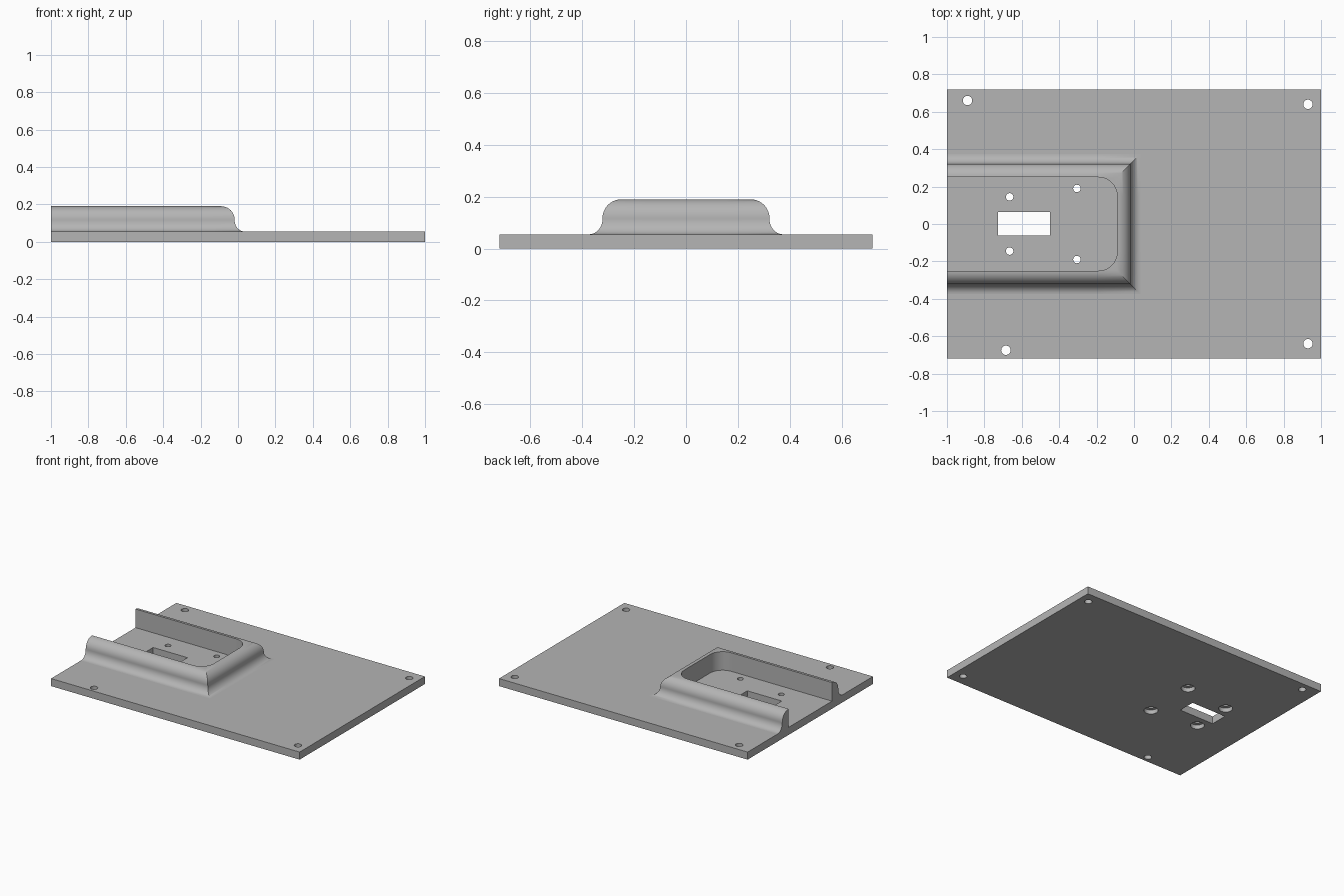
import bpy, bmesh
from math import sin, cos, pi, radians
from mathutils import Matrix, Vector

cube = bpy.data.objects.get("Cube")
if cube:
    bpy.data.objects.remove(cube, do_unlink=True)

grey = bpy.data.materials.new("plain grey")
grey.use_nodes = True
colour = (0.46, 0.46, 0.46, 1)
grey.diffuse_color = colour
grey.node_tree.nodes["Principled BSDF"].inputs["Base Color"].default_value = colour

PLATE_TOP, RIM_TOP = 0.055, 0.19
POCKET_X, POCKET_Y, CORNER = -0.09, 0.25, 0.1


def finish(name, bm):
    bmesh.ops.remove_doubles(bm, verts=bm.verts, dist=1e-5)
    bmesh.ops.recalc_face_normals(bm, faces=bm.faces)
    mesh = bpy.data.meshes.new(name)
    bm.to_mesh(mesh)
    bm.free()
    mesh.materials.append(grey)
    obj = bpy.data.objects.new(name, mesh)
    bpy.context.collection.objects.link(obj)
    return obj


def add_box(bm, low, high):
    low, high = Vector(low), Vector(high)
    size = Matrix.Diagonal((*(high - low), 1))
    bmesh.ops.create_cube(bm, size=1, matrix=Matrix.Translation((low + high) / 2) @ size)


def add_cylinder(bm, x, y, radius, low, high):
    bmesh.ops.create_cone(bm, cap_ends=True, segments=32, radius1=radius, radius2=radius,
                          depth=high - low, matrix=Matrix.Translation((x, y, (low + high) / 2)))


def activate(obj):
    bpy.ops.object.select_all(action='DESELECT')
    obj.select_set(True)
    bpy.context.view_layer.objects.active = obj


def smooth(obj):
    activate(obj)
    bpy.ops.object.shade_smooth_by_angle(angle=radians(30))


def cut(obj, cutter):
    mod = obj.modifiers.new("cut", 'BOOLEAN')
    mod.operation, mod.solver, mod.object = 'DIFFERENCE', 'EXACT', cutter
    activate(obj)
    bpy.ops.object.modifier_apply(modifier=mod.name)
    bpy.data.objects.remove(cutter, do_unlink=True)


# Base plate
bm = bmesh.new()
add_box(bm, (-1, -0.72, 0), (1, 0.72, PLATE_TOP))
plate = finish("base_plate", bm)

# Mounting holes, pocket screw holes and the slot
corner_holes = [(-0.89, 0.66), (0.93, 0.64), (0.93, -0.64), (-0.685, -0.675)]
screw_holes = [(x, s * y) for x, y in ((-0.665, 0.145), (-0.305, 0.19)) for s in (-1, 1)]
through, bores = bmesh.new(), bmesh.new()
for x, y in corner_holes:
    add_cylinder(through, x, y, 0.025, -0.1, 0.1)
for x, y in screw_holes:
    add_cylinder(through, x, y, 0.02, -0.1, 0.1)
    add_cylinder(bores, x, y, 0.046, -0.1, 0.03)
add_box(through, (-0.727, -0.062, -0.1), (-0.45, 0.063, 0.1))
for name, cutter in (("hole_cutter", through), ("bore_cutter", bores)):
    helper = finish(name, cutter)
    helper.hide_render = True
    cut(plate, helper)
smooth(plate)

# Rim cross-section as (offset from pocket edge, height): foot fillet, then rounded top
STEPS = 10
quarter = [i / STEPS * pi / 2 for i in range(STEPS + 1)]
section = [(0.125 - 0.053 * sin(a), PLATE_TOP + 0.06 * (1 - cos(a))) for a in quarter]
section += [(0.072 * cos(a), RIM_TOP - 0.072 * (1 - sin(a))) for a in quarter]


def rim_loop(bm, offset, z):
    x, y = POCKET_X + offset, POCKET_Y + offset
    bend_x, bend_y = POCKET_X - CORNER, POCKET_Y - CORNER
    half = [(-1, y), (bend_x, y), (x, y), (x, bend_y)]
    points = [(px, -py) for px, py in half] + half[::-1]
    return [bm.verts.new((px, py, z)) for px, py in points]


def pocket_loop(bm, z):
    half = [(-1, POCKET_Y)]
    half += [(POCKET_X - CORNER * (1 - sin(a)), POCKET_Y - CORNER * (1 - cos(a))) for a in quarter]
    points = [(px, -py) for px, py in half] + half[::-1]
    return [bm.verts.new((px, py, z)) for px, py in points]


def bridge(bm, a, b):
    for i in range(len(a) - 1):
        bm.faces.new((a[i], a[i + 1], b[i + 1], b[i]))


# Raised rim: mitred outer skin around a rounded pocket
bm = bmesh.new()
layers = [rim_loop(bm, o, z) for o, z in section]
for lower, upper in zip(layers, layers[1:]):
    bridge(bm, lower, upper)
floor, lip = pocket_loop(bm, PLATE_TOP), pocket_loop(bm, RIM_TOP)
bridge(bm, floor, lip)
# Flat top corners
top = layers[-1]
bm.faces.new([top[2]] + lip[1:STEPS + 2])
bm.faces.new([top[5]] + lip[STEPS + 2:2 * STEPS + 3])
# Open ends and underside
for end in (0, -1):
    bm.faces.new([layer[end] for layer in layers[:-1]] + [lip[end], floor[end]])
bm.faces.new(layers[0] + floor[::-1])
# Tie the ends to the lip
rim = finish("pocket_rim", bm)
smooth(rim)
